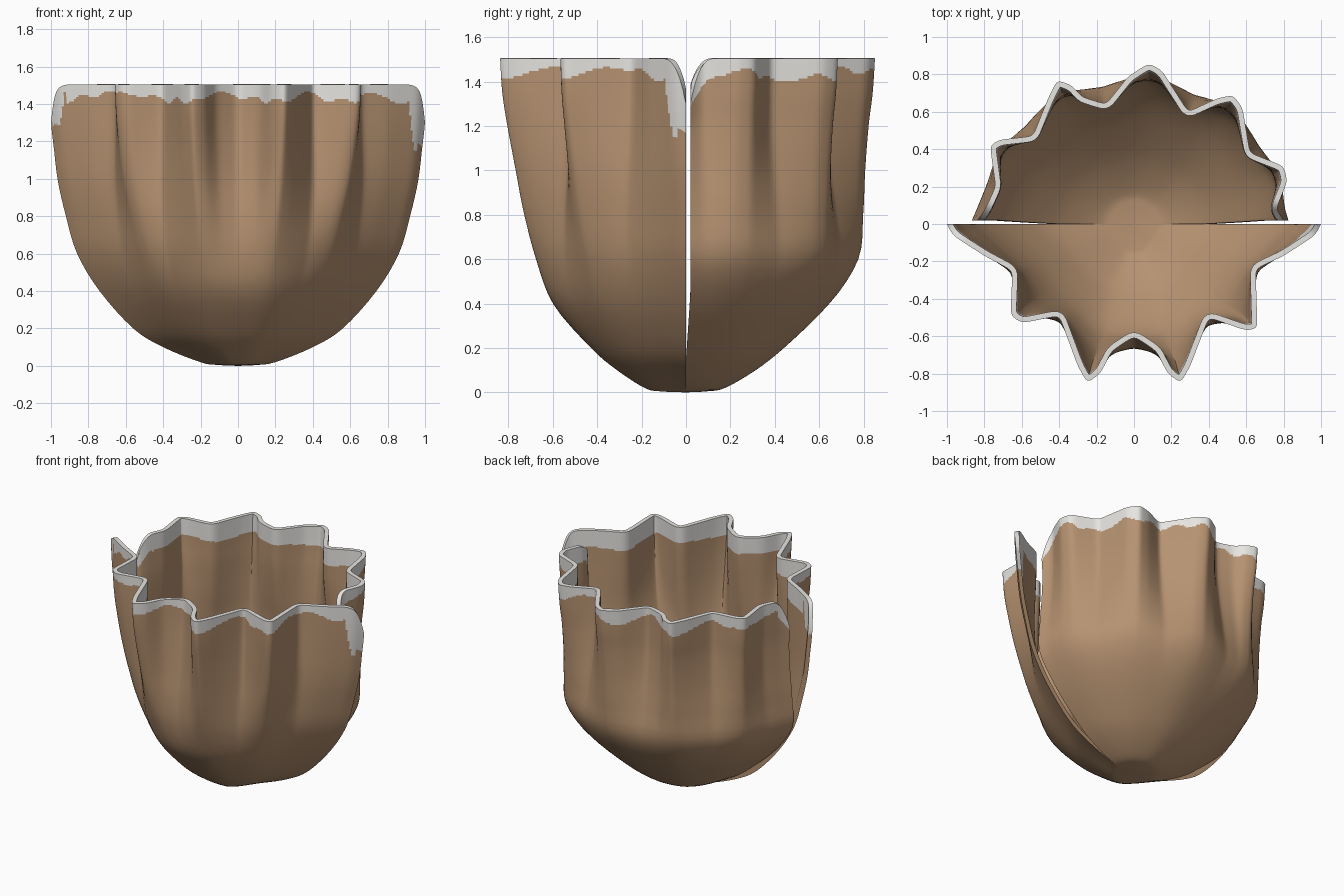
import bpy, math
from mathutils import Vector

if "Cube" in bpy.data.objects:
    bpy.data.objects.remove(bpy.data.objects["Cube"])

def material(name, rgb):
    m = bpy.data.materials.new(name)
    m.diffuse_color = (*rgb, 1)
    m.use_nodes = True
    m.node_tree.nodes["Principled BSDF"].inputs["Base Color"].default_value = m.diffuse_color
    return m

TAN = material("tan", (0.47, 0.29, 0.165))
WHITE = material("off_white", (0.84, 0.82, 0.79))

# Fluted rim outlines seen from above, both counter-clockwise
FRONT_RIM = [(-1, 0), (-.97, -.06), (-.80, -.17), (-.65, -.25), (-.66, -.49), (-.60, -.53),
             (-.40, -.49), (-.30, -.76), (-.25, -.85), (-.18, -.80), (-.12, -.68), (0, -.60),
             (.12, -.68), (.18, -.80), (.25, -.85), (.30, -.76), (.40, -.50), (.60, -.57),
             (.66, -.56), (.65, -.24), (.80, -.17), (.97, -.06), (1, 0)]
BACK_RIM = [(.80, 0), (.76, .06), (.82, .21), (.80, .29), (.62, .36), (.58, .60), (.53, .67),
            (.44, .65), (.29, .58), (.20, .72), (.15, .80), (.08, .84), (-.03, .77), (-.15, .62),
            (-.28, .66), (-.33, .72), (-.41, .75), (-.46, .65), (-.54, .45), (-.72, .43),
            (-.77, .40), (-.74, .18), (-.80, .05), (-.84, 0)]

# Height, front width, front depth, back scale, strength of the flutes
PROFILE = [(0, 0, 0, 0, 0), (.005, .10, .17, .13, 0), (.02, .20, .27, .24, 0),
           (.1, .40, .45, .43, 0), (.2, .56, .62, .60, 0), (.4, .74, .87, .86, .02),
           (.6, .86, .97, 1.02, .12), (.8, .92, 1, 1.02, .33), (1, .965, 1, 1, .57),
           (1.2, .985, 1, .99, .8), (1.35, .995, 1, .995, .94), (1.505, 1, 1, 1, 1)]

def catmull(rows):
    out = []
    for i in range(len(rows) - 1):
        a, b, c, d = (rows[min(max(k, 0), len(rows) - 1)] for k in range(i - 1, i + 3))
        n = 16 if i >= len(rows) - 3 else 4
        for s in range(n):
            t = s / n
            out.append([.5 * (2*q + (r-p)*t + (2*p-5*q+4*r-w)*t*t + (3*q-p-3*r+w)*t**3)
                        for p, q, r, w in zip(a, b, c, d)])
    return out + [list(rows[-1])]

def smooth(pts, times):
    for _ in range(times):
        pts = [pts[0]] + [pts[i]*.5 + (pts[i-1] + pts[i+1])*.25
                          for i in range(1, len(pts)-1)] + [pts[-1]]
    return pts

def resample(pts, n):
    pts = [Vector(p) for p in pts]
    lens = [(b - a).length for a, b in zip(pts, pts[1:])]
    step, out, i, start = sum(lens) / n, [], 0, 0
    for k in range(n):
        while k * step > start + lens[i]:
            start += lens[i]
            i += 1
        out.append(pts[i].lerp(pts[i+1], (k*step - start) / lens[i]))
    return out + [pts[-1]]

def slit(z):
    return .02 * min(1, max(0, (z - .15) / .3))

def white_limit(c, inner, front):
    # wavy lower border of the white lip, reaching lower beside the two slits
    if abs(c.y) < .09 and abs(c.x) > .65:
        if front:
            return (1.17 if c.x > 0 else 1.29) + 18 * max(0, abs(c.y) - .06)**1.3
        return 1.26 + 1.6 * abs(c.y)
    if inner:
        return 1.385 + .012 * math.sin(9*c.x + 5*c.y)
    return 1.435 + .022 * math.sin(14*c.x + 6*c.y) + .015 * math.sin(31*c.x - 17*c.y)

def half_shell(name, rim, front):
    n = 220
    rim = smooth(resample(rim, n), 4)
    # plain bowl outline without flutes, brought back to full depth
    base = smooth(rim, 750)
    k = (.69 if front else .73) / max(abs(p.y) for p in base)
    base = [Vector((p.x, p.y * k)) for p in base]
    levels = catmull(PROFILE)
    verts, faces = [], []
    for z, fx, fy, bk, fade in levels:
        sx, sy = (fx, fy) if front else (bk, bk)
        gap = 0 if front else slit(z)
        for b, r in zip(base, rim):
            p = b.lerp(r, fade)
            # rounded top corners beside the slits
            drop = .2 * max(0, 1 - abs(r.y) / .12)**3 * max(0, (z - 1) / .5)**2
            verts.append((p.x*sx, p.y*sy + gap, z - drop))
    w = n + 1
    for v in range(len(levels) - 1):
        for u in range(n):
            a = v*w + u
            # the lowest ring closes to one pole vertex
            faces.append((0, a+w+1, a+w) if v == 0 else (a, a+1, a+w+1, a+w))
    # drop the unused copies of the pole
    verts = [verts[0]] + verts[w:]
    faces = [tuple(i - w + 1 if i >= w else 0 for i in f) for f in faces]
    mesh = bpy.data.meshes.new(name)
    mesh.from_pydata(verts, [], faces)
    ob = bpy.data.objects.new(name, mesh)
    bpy.context.collection.objects.link(ob)
    bpy.context.view_layer.objects.active = ob
    ob.select_set(True)
    # wall thickness, added inwards
    mod = ob.modifiers.new("wall", 'SOLIDIFY')
    mod.thickness, mod.offset = .03, -1
    bpy.ops.object.modifier_apply(modifier=mod.name)
    mesh = ob.data
    # keep each half on its own side of the slit
    for v in mesh.vertices:
        v.co.y = min(v.co.y, 0) if front else max(v.co.y, slit(v.co.z))
    mesh.materials.append(TAN)
    mesh.materials.append(WHITE)
    outer = len(faces)
    for f in mesh.polygons:
        f.material_index = int(f.center.z > white_limit(f.center, f.index >= outer, front))
    bpy.ops.object.shade_smooth_by_angle(angle=math.radians(40))
    ob.select_set(False)

half_shell("front_shell_half", FRONT_RIM, True)
half_shell("back_shell_half", BACK_RIM, False)
